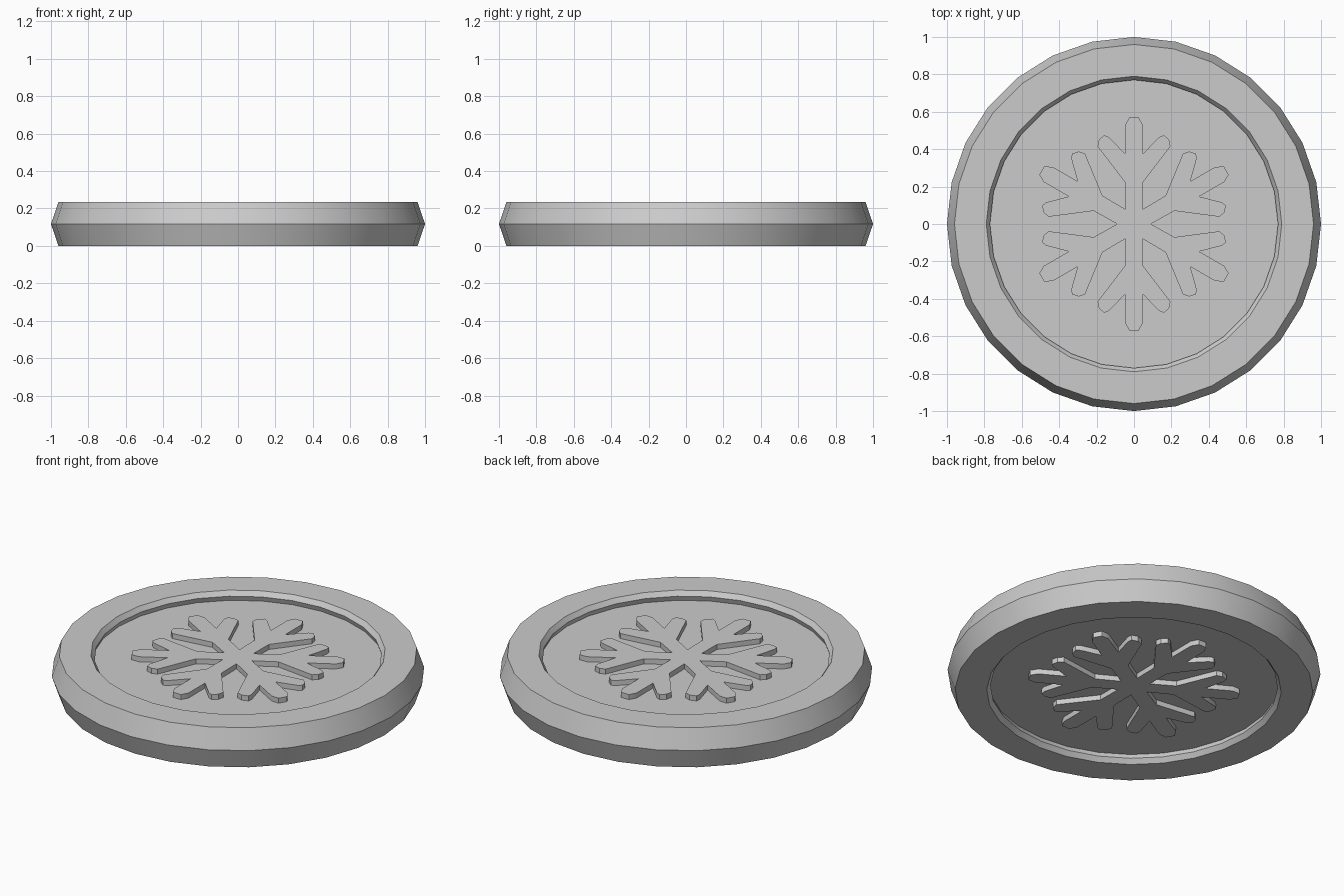
import bpy, bmesh, math
from mathutils import Matrix, Vector

SIDES = 28
MID = 0.117      # half of the coin's thickness
FLOOR = 0.061    # recessed field, measured from the mid plane
RELIEF = 0.091   # top of the snowflake, measured from the mid plane

cube = bpy.data.objects.get("Cube")
if cube:
    bpy.data.objects.remove(cube, do_unlink=True)

metal = bpy.data.materials.new("light grey metal")
metal.use_nodes = True
grey = (0.6, 0.6, 0.6, 1)
metal.diffuse_color = grey
metal.node_tree.nodes["Principled BSDF"].inputs["Base Color"].default_value = grey


def finish(name, bm):
    """Turn a bmesh into a shaded object resting on the ground."""
    bmesh.ops.recalc_face_normals(bm, faces=bm.faces)
    mesh = bpy.data.meshes.new(name)
    bm.to_mesh(mesh)
    bm.free()
    mesh.materials.append(metal)
    ob = bpy.data.objects.new(name, mesh)
    bpy.context.collection.objects.link(ob)
    bpy.ops.object.select_all(action='DESELECT')
    ob.select_set(True)
    bpy.context.view_layer.objects.active = ob
    bpy.ops.object.shade_smooth_by_angle(angle=math.radians(30))
    ob.location.z = MID
    return ob


# Coin body: a lathed profile, the same on both faces
half = [(0, FLOOR), (0.78, FLOOR), (0.77, 0.09), (0.79, MID), (0.96, MID)]
profile = half + [(1, 0)] + [(r, -z) for r, z in reversed(half)]
bm = bmesh.new()
verts = [bm.verts.new((r, 0, z)) for r, z in profile]
edges = [bm.edges.new(pair) for pair in zip(verts, verts[1:])]
bmesh.ops.spin(bm, geom=verts + edges, cent=(0, 0, 0), axis=(0, 0, 1),
               angle=math.tau, steps=SIDES, use_merge=True)
bmesh.ops.remove_doubles(bm, verts=bm.verts, dist=1e-4)
finish("coin_body", bm)

# Snowflake outline: right half of one arm, mirrored and repeated six times
arm = [(0.047, 0.222), (0.195, 0.415), (0.188, 0.45), (0.16, 0.475),
       (0.135, 0.465), (0.047, 0.375), (0.047, 0.53), (0.025, 0.57)]
notch = (-0.045, 0.078)
loop = arm + [(-x, y) for x, y in reversed(arm)] + [notch]
outline = [Matrix.Rotation(i * math.pi / 3, 3, 'Z') @ Vector((x, y, 0))
           for i in range(6) for x, y in loop]

# Raised snowflake on each face
for name, side in (("top_snowflake", 1), ("bottom_snowflake", -1)):
    bm = bmesh.new()
    base = side * (FLOOR - 0.01)
    face = bm.faces.new([bm.verts.new((p.x, p.y, base)) for p in outline])
    out = bmesh.ops.extrude_face_region(bm, geom=[face], use_keep_orig=True)
    raised = [g for g in out["geom"] if isinstance(g, bmesh.types.BMVert)]
    bmesh.ops.translate(bm, verts=raised, vec=(0, 0, side * RELIEF - base))
    finish(name, bm)
